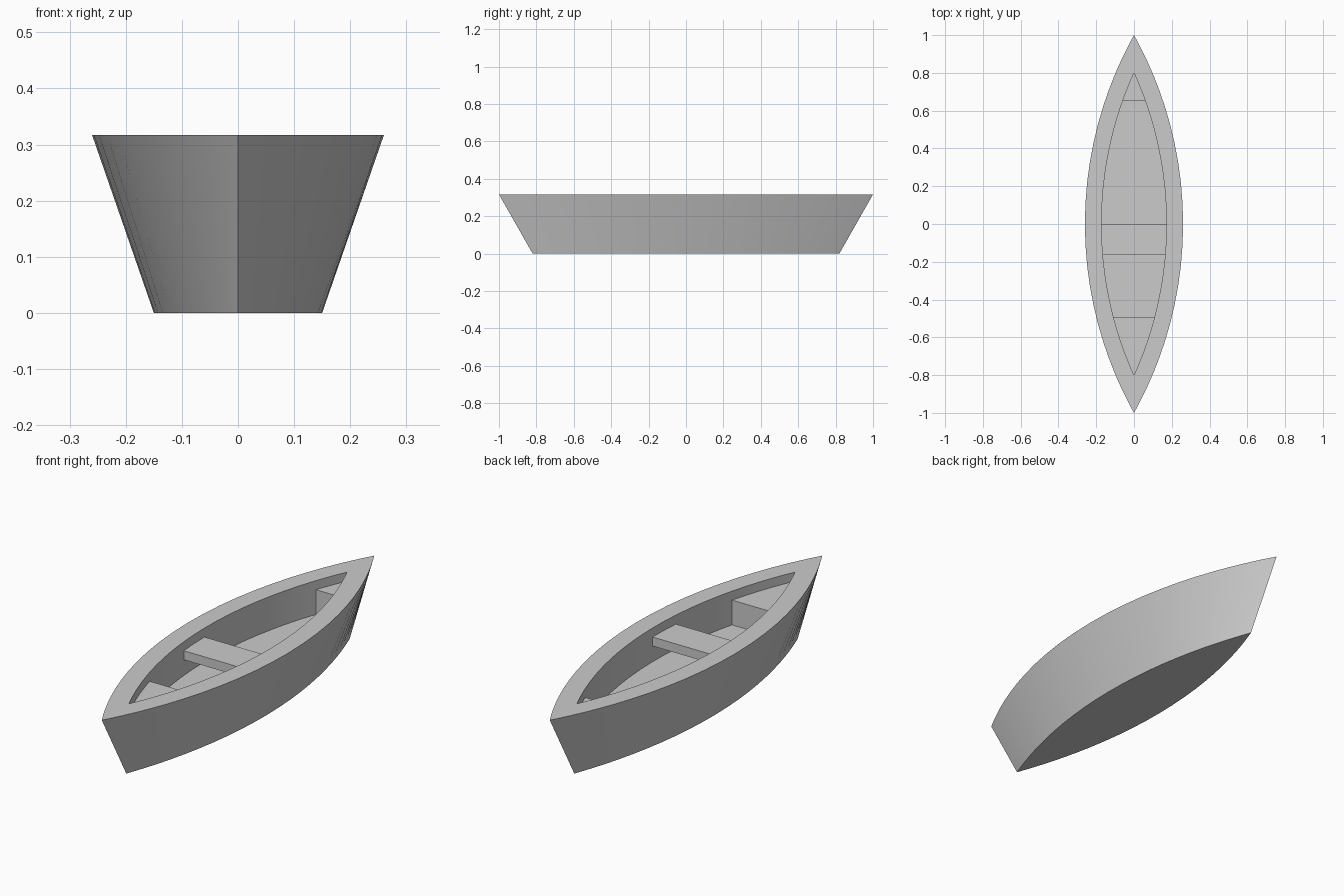
import bpy, bmesh, math

if "Cube" in bpy.data.objects:
    bpy.data.objects.remove(bpy.data.objects["Cube"])


def arc_x(y, half_w, half_l):
    # half-width of a circular-arc lens at station y
    r = (half_w ** 2 + half_l ** 2) / (2 * half_w)
    return max(0.0, math.sqrt(r * r - y * y) - (r - half_w))


def lens(half_w, half_l, z, n=28):
    # closed pointed outline, one vertex at each tip
    ys = [-half_l * math.cos(math.pi * i / n) for i in range(n + 1)]
    right = [(arc_x(y, half_w, half_l), y, z) for y in ys]
    left = [(-x, y, z) for x, y, z in reversed(right[1:-1])]
    return right + left


def make_object(name, rings):
    # skin consecutive rings and cap both ends
    bm = bmesh.new()
    loops = [[bm.verts.new(p) for p in ring] for ring in rings]
    for a, b in zip(loops, loops[1:]):
        for i in range(len(a)):
            j = (i + 1) % len(a)
            bm.faces.new((a[i], a[j], b[j], b[i]))
    bm.faces.new(list(reversed(loops[0])))
    bm.faces.new(loops[-1])
    bmesh.ops.recalc_face_normals(bm, faces=bm.faces)
    mesh = bpy.data.meshes.new(name)
    bm.to_mesh(mesh)
    bm.free()
    obj = bpy.data.objects.new(name, mesh)
    bpy.context.collection.objects.link(obj)
    bpy.ops.object.select_all(action='DESELECT')
    obj.select_set(True)
    bpy.context.view_layer.objects.active = obj
    bpy.ops.object.shade_smooth_by_angle(angle=math.radians(30))
    return obj


TOP, FLOOR, SEAT = 0.317, 0.16, 0.275
IN_W, IN_L = 0.172, 0.80


def seat(name, y0, y1, z0, n=10):
    # slab following the inner wall between two stations
    ys = [y0 + (y1 - y0) * i / n for i in range(n + 1)]
    side = [(max(arc_x(y, IN_W, IN_L), 0.001), y) for y in ys]
    outline = side + [(-x, y) for x, y in reversed(side)]
    make_object(name, [[(x, y, z) for x, y in outline] for z in (z0, SEAT)])


# hull: flared outside, flat rim, straight-walled well
make_object("hull", [lens(0.15, 0.82, 0), lens(0.26, 1.0, TOP),
                     lens(IN_W, IN_L, TOP), lens(IN_W, IN_L, FLOOR)])

# bench across the middle and solid seats at both ends
seat("middle_seat", -0.162, 0.0, SEAT - 0.042)
seat("bow_seat", 0.655, IN_L, FLOOR)
seat("stern_seat", -IN_L, -0.493, FLOOR)
